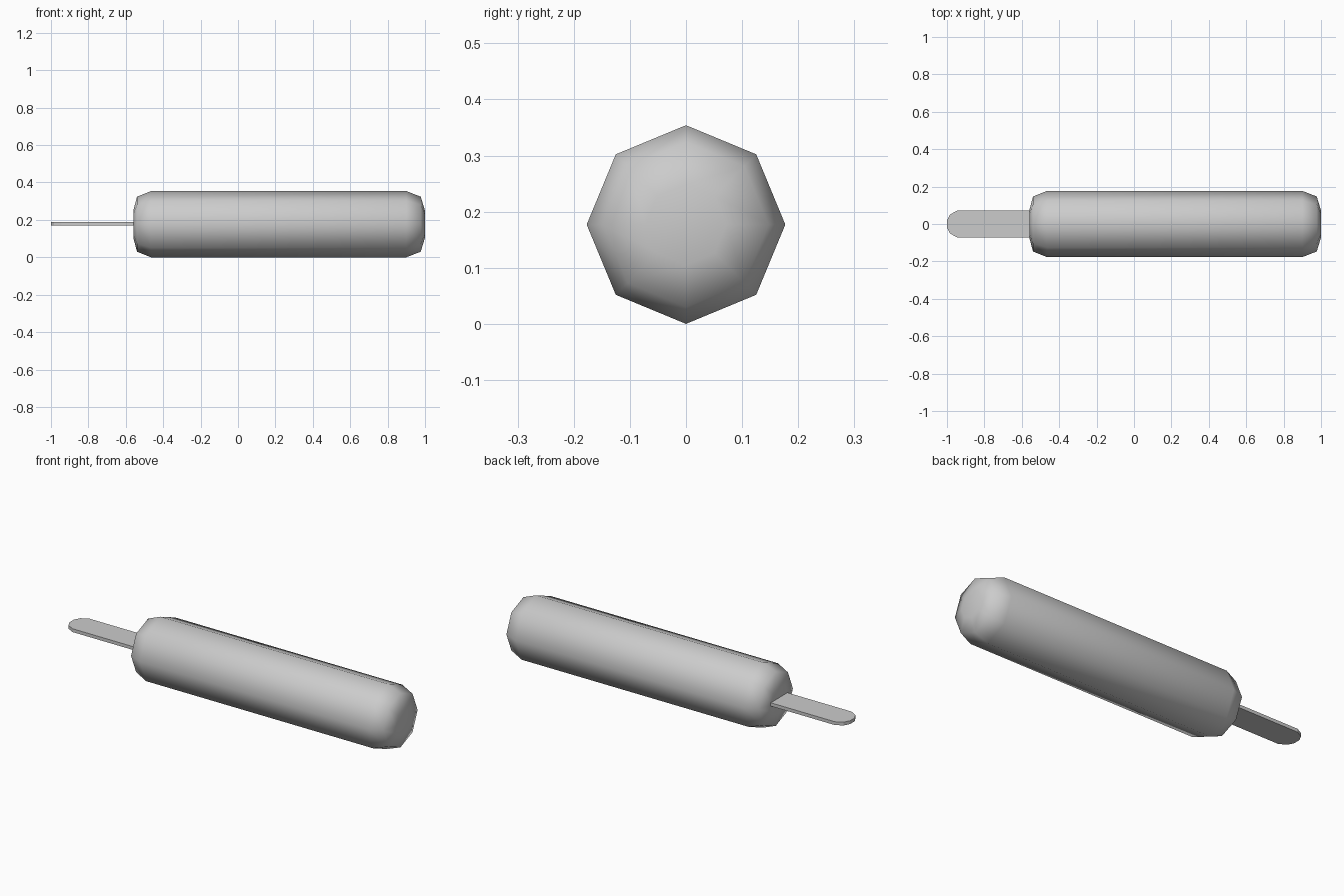
import bpy, bmesh
from math import cos, sin, pi

if "Cube" in bpy.data.objects:
    bpy.data.objects.remove(bpy.data.objects["Cube"])

ZC = 0.179   # height of the centre axis
SIDES = 8


def finish(bm, name, smooth):
    bmesh.ops.recalc_face_normals(bm, faces=bm.faces)
    for f in bm.faces:
        f.smooth = smooth
    mesh = bpy.data.meshes.new(name)
    bm.to_mesh(mesh)
    bm.free()
    obj = bpy.data.objects.new(name, mesh)
    bpy.context.collection.objects.link(obj)
    return obj


# Ice body: eight-sided bar along x with stepped, rounded ends
profile = [(-0.56, 0.072), (-0.54, 0.147), (-0.465, 0.177),
           (0.90, 0.177), (0.977, 0.147), (1.0, 0.072)]
bm = bmesh.new()
rings = []
for x, r in profile:
    rings.append([bm.verts.new((x, r * cos(2 * pi * i / SIDES), ZC + r * sin(2 * pi * i / SIDES)))
                  for i in range(SIDES)])
for a, b in zip(rings, rings[1:]):
    for i in range(SIDES):
        j = (i + 1) % SIDES
        bm.faces.new((a[i], a[j], b[j], b[i]))
bm.faces.new(rings[0])
bm.faces.new(rings[-1])
finish(bm, "ice_body", True)

# Flat stick with a rounded tip
half = [(-0.50, 0.072), (-0.945, 0.072), (-0.983, 0.051), (-1.0, 0.02)]
outline = half + [(x, -y) for x, y in reversed(half)]
bm = bmesh.new()
base = bm.faces.new([bm.verts.new((x, y, ZC - 0.007)) for x, y in outline])
top = bmesh.ops.extrude_face_region(bm, geom=[base], use_keep_orig=True)
bmesh.ops.translate(bm, vec=(0, 0, 0.018),
                    verts=[v for v in top["geom"] if isinstance(v, bmesh.types.BMVert)])
finish(bm, "stick", False)

# Rest exactly on the ground
for obj in bpy.data.objects:
    obj.location.z -= ZC - 0.177
